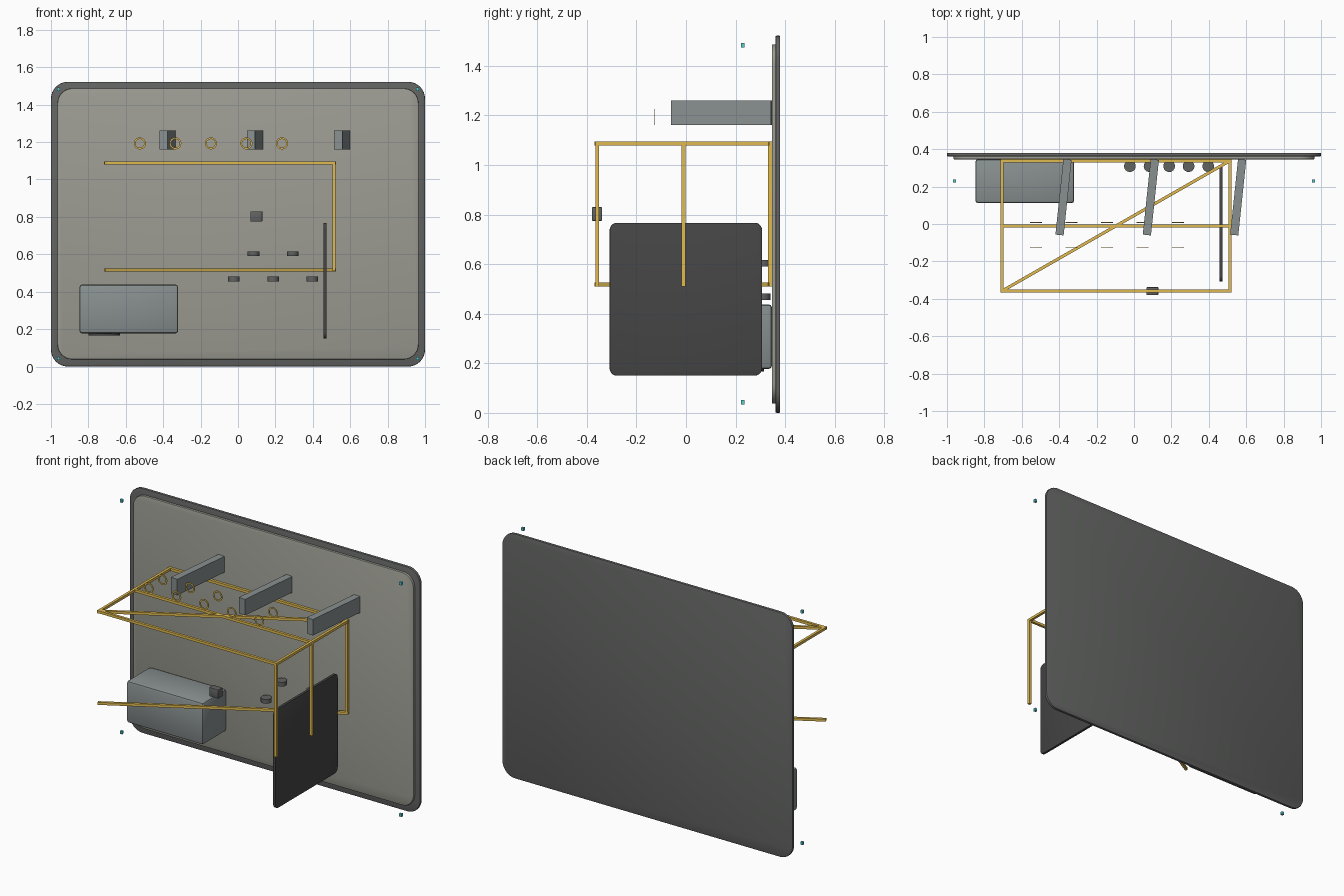
import bpy, bmesh, math
from mathutils import Vector, Matrix

if "Cube" in bpy.data.objects:
    bpy.data.objects.remove(bpy.data.objects["Cube"])


def material(name, rgb):
    m = bpy.data.materials.new(name)
    m.diffuse_color = (*rgb, 1)
    m.use_nodes = True
    m.node_tree.nodes["Principled BSDF"].inputs["Base Color"].default_value = m.diffuse_color
    return m


WARM = material("warm_grey", (0.33, 0.33, 0.29))
DARK = material("dark_grey", (0.12, 0.125, 0.12))
BLACK = material("charcoal", (0.06, 0.06, 0.06))
STEEL = material("steel_grey", (0.25, 0.28, 0.28))
GOLD = material("gold", (0.75, 0.5, 0.08))
TEAL = material("teal", (0.1, 0.6, 0.65))


def finish(bm, name, mat, smooth=False):
    me = bpy.data.meshes.new(name)
    bmesh.ops.recalc_face_normals(bm, faces=bm.faces)
    bm.to_mesh(me)
    bm.free()
    ob = bpy.data.objects.new(name, me)
    bpy.context.collection.objects.link(ob)
    me.materials.append(mat)
    if smooth:
        bpy.ops.object.select_all(action='DESELECT')
        bpy.context.view_layer.objects.active = ob
        ob.select_set(True)
        bpy.ops.object.shade_smooth_by_angle(angle=math.radians(35))
    return ob


def box(name, lo, hi, mat, axis=None, radius=0, edge=0):
    """Box between corners; edges along `axis` rounded by radius, the rest bevelled by edge."""
    lo, hi = Vector(lo), Vector(hi)
    bm = bmesh.new()
    bmesh.ops.create_cube(bm, size=1, matrix=Matrix.Diagonal((*(hi - lo), 1)))
    if axis is not None:
        def along(e):
            d = e.verts[0].co - e.verts[1].co
            return abs(d[axis]) > 0.99 * d.length
        bmesh.ops.bevel(bm, geom=[e for e in bm.edges if along(e)], offset=radius,
                        segments=8, affect='EDGES', profile=0.5)
        rim = [e for e in bm.edges if not along(e)]
    else:
        rim = bm.edges[:]
    if edge:
        bmesh.ops.bevel(bm, geom=rim, offset=edge, segments=2, affect='EDGES', profile=0.5)
    ob = finish(bm, name, mat, smooth=bool(radius or edge))
    ob.location = (lo + hi) / 2
    return ob


def bar(name, a, b, t=0.016):
    """Square bar from a to b."""
    a, b = Vector(a), Vector(b)
    d = b - a
    bm = bmesh.new()
    bmesh.ops.create_cube(bm, size=1, matrix=Matrix.Diagonal((d.length + t * 0.9, t, t, 1)))
    ob = finish(bm, name, GOLD)
    ob.location = (a + b) / 2
    if abs(d.z) > 0.1:
        ob.rotation_euler = (0, math.pi / 2, 0)
    else:
        ob.rotation_euler = (0, 0, math.atan2(d.y, d.x))


def disc(name, centre, r, h, mat):
    bm = bmesh.new()
    bmesh.ops.create_cone(bm, cap_ends=True, segments=32, radius1=r, radius2=r, depth=h)
    finish(bm, name, mat, smooth=True).location = centre


def ring(name, centre, r_out=0.032, r_in=0.023, t=0.003, n=32):
    """Thin flat ring facing the front."""
    bm = bmesh.new()
    loops = []
    for r, y in ((r_out, -t / 2), (r_out, t / 2), (r_in, t / 2), (r_in, -t / 2)):
        loops.append([bm.verts.new((r * math.cos(i * math.tau / n), y,
                                    r * math.sin(i * math.tau / n))) for i in range(n)])
    for k in range(4):
        p, q = loops[k], loops[(k + 1) % 4]
        for i in range(n):
            j = (i + 1) % n
            bm.faces.new((p[i], p[j], q[j], q[i]))
    finish(bm, name, GOLD, smooth=True).location = centre


# Wall panel: dark backing slab and lighter face slab
box("back_panel", (-1, 0.361, 0), (1, 0.38, 1.522), DARK, axis=1, radius=0.09, edge=0.005)
box("face_panel", (-0.965, 0.346, 0.038), (0.965, 0.363, 1.487), WARM, axis=1, radius=0.08, edge=0.004)

# Gold tube frame
X0, X1, ZT, ZB = -0.705, 0.513, 1.087, 0.517
ROWS = (-0.358, -0.01, 0.338)
for i, y in enumerate(ROWS):
    bar(f"frame_rail_{i}", (X0, y, ZT), (X1, y, ZT))
    bar(f"frame_post_{i}", (X1, y, ZB), (X1, y, ZT))
for side, x in (("left", X0), ("right", X1)):
    bar(f"frame_side_{side}", (x, ROWS[0], ZT), (x, ROWS[2], ZT))
for level, z in (("top", ZT), ("bottom", ZB)):
    bar(f"frame_diagonal_{level}", (X0, ROWS[0], z), (X1, ROWS[2], z))

# Slanted fins above the frame
for i in range(3):
    fin = box(f"fin_{i}", (-0.022, -0.203, -0.05), (0.022, 0.203, 0.05), STEEL)
    fin.location = (-0.377 + 0.467 * i, 0.143, 1.211)
    fin.rotation_euler = (0, 0, -math.radians(6))

# Two rows of hanging rings
for row, y in enumerate((-0.126, 0.008)):
    for i in range(5):
        ring(f"ring_{row}_{i}", (-0.525 + 0.19 * i, y, 1.193))

# Side panel
box("side_panel", (0.456, -0.308, 0.15), (0.473, 0.307, 0.767), BLACK, axis=0, radius=0.03, edge=0.003)

# Storage case with a round foot underneath
box("case", (-0.848, 0.112, 0.177), (-0.32, 0.347, 0.438), STEEL, edge=0.014)
disc("case_foot", (-0.715, 0.23, 0.178), 0.085, 0.024, BLACK)

# Small round pegs on the wall
for i, x in enumerate((-0.022, 0.083, 0.188, 0.292, 0.397)):
    disc(f"peg_{i}", (x, 0.309, 0.603 if i % 2 else 0.468), 0.031, 0.026, DARK)

# Latch block at the front
box("latch_block", (0.067, -0.38, 0.775), (0.13, -0.338, 0.83), DARK, edge=0.003)

# Corner markers
for sx in (-1, 1):
    for z in (0.043, 1.483):
        x = 0.961 * sx
        box(f"corner_marker_{sx}_{z}", (x - 0.008, 0.222, z - 0.009), (x + 0.008, 0.237, z + 0.009), TEAL)
